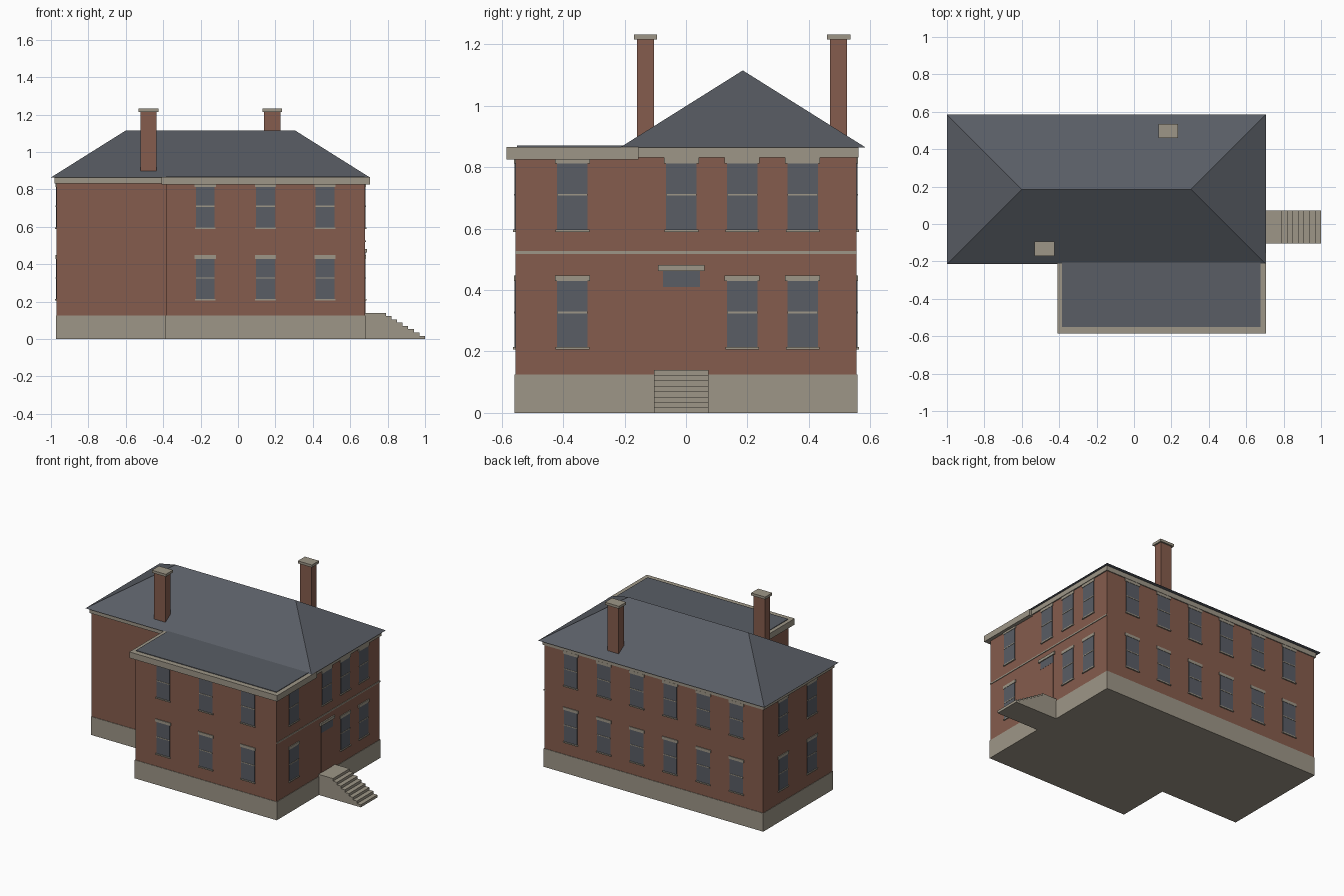
import bpy
import bmesh
from mathutils import Vector

cube = bpy.data.objects.get("Cube")
if cube:
    bpy.data.objects.remove(cube, do_unlink=True)


def material(name, rgb):
    m = bpy.data.materials.new(name)
    m.use_nodes = True
    m.diffuse_color = (*rgb, 1)
    m.node_tree.nodes["Principled BSDF"].inputs["Base Color"].default_value = (*rgb, 1)
    return m


BRICK = material("red brick", (0.235, 0.107, 0.074))
STONE = material("pale stone", (0.34, 0.305, 0.242))
SLATE = material("grey slate", (0.1, 0.11, 0.13))
GLASS = material("window glass", (0.1, 0.11, 0.13))


def finish(name, bm, mat):
    bmesh.ops.recalc_face_normals(bm, faces=bm.faces)
    mesh = bpy.data.meshes.new(name)
    bm.to_mesh(mesh)
    bm.free()
    mesh.materials.append(mat)
    obj = bpy.data.objects.new(name, mesh)
    bpy.context.collection.objects.link(obj)
    return obj


def box(name, x, y, z, mat):
    """Box from (low, high) pairs on each axis."""
    bm = bmesh.new()
    bmesh.ops.create_cube(bm, size=1)
    for v in bm.verts:
        v.co = Vector([r[0] if c < 0 else r[1] for c, r in zip(v.co, (x, y, z))])
    return finish(name, bm, mat)


def prism(name, outline, axis, low, high, mat):
    """Extrude a 2D outline along z or y."""
    bm = bmesh.new()
    place = (lambda a, b: (a, b, low)) if axis == "z" else (lambda a, b: (a, low, b))
    face = bm.faces.new([bm.verts.new(place(a, b)) for a, b in outline])
    moved = bmesh.ops.extrude_face_region(bm, geom=[face])["geom"]
    step = Vector((0, 0, high - low) if axis == "z" else (0, high - low, 0))
    bmesh.ops.translate(bm, vec=step, verts=[v for v in moved if isinstance(v, bmesh.types.BMVert)])
    return finish(name, bm, mat)


# Walls and plinth share an L-shaped plan
LEFT, RIGHT, FRONT, BACK = -0.97, 0.68, -0.555, 0.555
WING_X, MAIN_Y = -0.385, -0.19


def plan(g):
    return [(LEFT - g, MAIN_Y - g), (WING_X - g, MAIN_Y - g), (WING_X - g, FRONT - g),
            (RIGHT + g, FRONT - g), (RIGHT + g, BACK + g), (LEFT - g, BACK + g)]


prism("brick_walls", plan(0), "z", 0.12, 0.85, BRICK)
prism("stone_plinth", plan(0.003), "z", 0, 0.125, STONE)

# Cornices and flat wing roof
box("main_cornice", (LEFT - 0.01, RIGHT + 0.008), (MAIN_Y - 0.01, BACK + 0.006), (0.832, 0.864), STONE)
box("wing_cornice", (-0.41, 0.705), (-0.585, -0.155), (0.825, 0.866), STONE)
box("wing_flat_roof", (-0.385, 0.675), (-0.55, -0.16), (0.86, 0.87), SLATE)

# Hipped main roof
bm = bmesh.new()
a, b, c, d = [bm.verts.new((x, y, 0.864)) for x, y in
              ((-1, -0.215), (0.705, -0.215), (0.705, 0.585), (-1, 0.585))]
p, q = [bm.verts.new((x, 0.185, 1.115)) for x in (-0.6, 0.305)]
for f in ((a, b, q, p), (b, c, q), (c, d, p, q), (d, a, p), (d, c, b, a)):
    bm.faces.new(f)
finish("hipped_roof", bm, SLATE)

# Chimneys
for name, x, y in (("front_chimney", -0.478, -0.132), ("back_chimney", 0.183, 0.497)):
    box(name, (x - 0.043, x + 0.043), (y - 0.028, y + 0.028), (0.84, 1.217), BRICK)
    box(name + "_cap", (x - 0.053, x + 0.053), (y - 0.038, y + 0.038), (1.215, 1.232), STONE)


def wall_plate(name, side, centre, half, z, depth, mat):
    """Thin plate standing out from one wall, at a centre along that wall."""
    along = (centre - half, centre + half)
    x = y = along
    if side == "front":
        y = (FRONT - depth, FRONT + 0.01)
    elif side == "back":
        y = (BACK - 0.01, BACK + depth)
    elif side == "left":
        x = (LEFT - depth, LEFT + 0.01)
    else:
        x = (RIGHT - 0.01, RIGHT + depth)
    box(name, x, y, z, mat)


def window(side, centre, sill):
    name = side + "_window"
    top = sill + 0.217
    wall_plate(name + "_glass", side, centre, 0.05, (sill, top), 0.003, GLASS)
    wall_plate(name + "_rail", side, centre, 0.05, (sill + 0.112, sill + 0.118), 0.005, STONE)
    wall_plate(name + "_sill", side, centre, 0.055, (sill - 0.006, sill + 0.002), 0.008, STONE)
    wall_plate(name + "_lintel", side, centre, 0.057, (top, top + 0.019), 0.005, STONE)


# Windows in two storeys
LOWER, UPPER = 0.212, 0.595
columns = {"front": (-0.175, 0.147, 0.465),
           "back": [-0.77 + 0.25 * i for i in range(6)],
           "left": (0.03, 0.34),
           "right": (-0.37, 0.183, 0.38)}
for side, centres in columns.items():
    for centre in centres:
        for sill in (LOWER, UPPER):
            window(side, centre, sill)
window("right", -0.015, UPPER)

# Entrance and string course on the right wall
wall_plate("entrance_door", "right", -0.015, 0.06, (0.13, 0.41), 0.002, BRICK)
wall_plate("door_transom", "right", -0.015, 0.06, (0.41, 0.465), 0.003, GLASS)
wall_plate("door_lintel", "right", -0.015, 0.076, (0.462, 0.481), 0.009, STONE)
wall_plate("string_course", "right", 0, BACK, (0.518, 0.527), 0.004, STONE)

# Landing and steps, one stepped profile
steps, rise, tread = 8, 0.0175, 0.03
outline = [(0.67, 0), (1, 0)]
for i in range(steps):
    x = 1 - tread * i
    if i:
        outline.append((x, rise * i))
    outline.append((x, rise * (i + 1)))
outline.append((0.67, rise * steps))
prism("entrance_steps", outline, "y", -0.105, 0.073, STONE)
